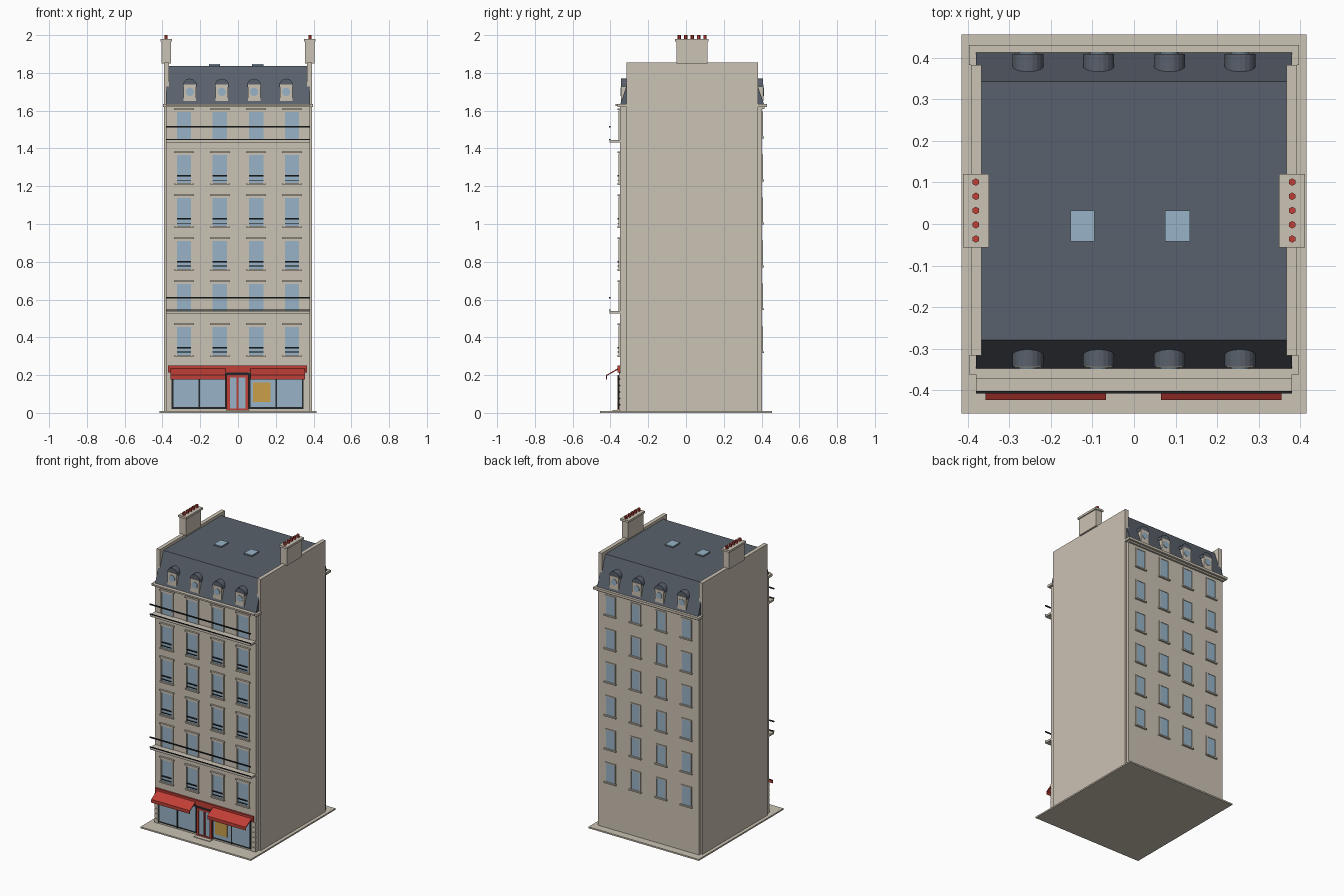
import bpy, bmesh, math
from mathutils import Matrix

if "Cube" in bpy.data.objects:
    bpy.data.objects.remove(bpy.data.objects["Cube"])


def material(name, rgb):
    m = bpy.data.materials.new(name)
    m.diffuse_color = (*[(c / 255 / 12.92 if c < 10 else ((c / 255 + .055) / 1.055) ** 2.4) for c in rgb], 1)
    m.use_nodes = True
    m.node_tree.nodes["Principled BSDF"].inputs["Base Color"].default_value = m.diffuse_color
    return m


STONE = material("stone", (203, 194, 179))
SLATE = material("slate", (90, 97, 108))
GLASS = material("glass", (152, 180, 199))
RED = material("red", (192, 62, 54))
BLACK = material("black metal", (34, 37, 40))
GOLD = material("gold", (202, 160, 72))


def finish(name, bm, mat):
    bmesh.ops.recalc_face_normals(bm, faces=bm.faces)
    mesh = bpy.data.meshes.new(name)
    bm.to_mesh(mesh)
    bm.free()
    mesh.materials.append(mat)
    ob = bpy.data.objects.new(name, mesh)
    bpy.context.collection.objects.link(ob)
    return ob


def boxes(name, mat, items):
    """One object made of boxes (x0, x1, y0, y1, z0, z1)."""
    bm = bmesh.new()
    for x0, x1, y0, y1, z0, z1 in items:
        m = Matrix.Translation(((x0 + x1) / 2, (y0 + y1) / 2, (z0 + z1) / 2))
        m = m @ Matrix.Diagonal((x1 - x0, abs(y1 - y0), z1 - z0, 1))
        bmesh.ops.create_cube(bm, size=1, matrix=m)
    return finish(name, bm, mat)


def cylinders(name, mat, items, sides, axis="Z"):
    """One object made of cylinders (x, y, z, radius, length)."""
    bm = bmesh.new()
    for x, y, z, r, length in items:
        m = Matrix.Translation((x, y, z))
        if axis == "Y":
            m = m @ Matrix.Rotation(math.pi / 2, 4, "X")
        bmesh.ops.create_cone(bm, cap_ends=True, segments=sides, radius1=r, radius2=r, depth=length, matrix=m)
    return finish(name, bm, mat)


def prism(name, mat, profile, spans):
    """Extrude a (y, z) profile along x over each span."""
    bm = bmesh.new()
    for x0, x1 in spans:
        f = bm.faces.new([bm.verts.new((x0, y, z)) for y, z in profile])
        g = bmesh.ops.extrude_face_region(bm, geom=[f])["geom"]
        bmesh.ops.translate(bm, vec=(x1 - x0, 0, 0), verts=[v for v in g if isinstance(v, bmesh.types.BMVert)])
    return finish(name, bm, mat)


FRONT, BACK = -0.35, 0.402
COLUMNS = (-0.286, -0.096, 0.096, 0.286)
ROWS = [0.30 + 0.2275 * i for i in range(6)]

# Pavement, body, party walls
boxes("pavement", STONE, [(-.415, .415, -.455, .455, 0, .01)])
boxes("door_step", STONE, [(-.06, .06, -.39, -.35, 0, .014)])
boxes("body", STONE, [(-.38, .38, FRONT, BACK, .01, 1.625)])
boxes("party_walls", STONE, [(-.392, -.366, -.316, .382, .01, 1.855),
                             (.366, .392, -.316, .382, .01, 1.855)])

# Cornices and balcony slabs
boxes("cornice", STONE, [(-.397, .397, -.362, -.316, 1.62, 1.636), (-.397, .397, .382, .43, 1.62, 1.636),
                         (-.38, .38, -.372, -.35, 1.626, 1.636), (-.385, .385, .40, .415, 1.61, 1.62)])
boxes("balconies", STONE, [(-.38, .38, -.405, FRONT, z, z + .013) for z in (.527, 1.431)])
boxes("balcony_rails", BLACK, [(-.38, .38, -.407, -.401, z + a, z + a + t)
                               for z in (.527, 1.431) for a, t in ((.014, .006), (.079, .008))])

# Mansard roof and skylights
prism("mansard_roof", SLATE, [(-.348, 1.635), (-.279, 1.836), (.343, 1.836), (.413, 1.635)], [(-.38, .38)])
sky = [(-.153, -.095), (.075, .135)]
boxes("skylight_frames", SLATE, [(a, b, -.042, .032, 1.835, 1.842) for a, b in sky])
boxes("skylight_glass", GLASS, [(a, b, -.042, .032, 1.842, 1.846) for a, b in sky])

# Dormers on both slopes: stone face, arched hood, round window
faces, hoods, panes = [], [], []
for x in (-.255, -.085, .085, .255):
    for y, s in ((-.345, 1), (.410, -1)):
        y0, y1 = sorted((y, y + s * .04))
        faces.append((x - .033, x + .033, y0, y1, 1.65, 1.738))
        hoods.append((x, y + s * .027, 1.732, .0375, .05))
        panes.append((x, y, 1.7, .022, .006))
boxes("dormer_faces", STONE, faces)
hood = cylinders("dormer_hoods", SLATE, hoods, 20, "Y")
bm = bmesh.new()
bm.from_mesh(hood.data)
# keep only the upper half of each hood
cut = bmesh.ops.bisect_plane(bm, geom=bm.verts[:] + bm.edges[:] + bm.faces[:], plane_co=(0, 0, 1.725),
                             plane_no=(0, 0, 1), clear_inner=True)["geom_cut"]
bmesh.ops.holes_fill(bm, edges=[e for e in cut if isinstance(e, bmesh.types.BMEdge)])
bm.to_mesh(hood.data)
bm.free()
cylinders("dormer_windows", GLASS, panes, 16, "Y")

# Front windows with surrounds, lintels, sills and guard rails
glass, trim, guards = [], [], []
for i, z in enumerate(ROWS):
    for x in COLUMNS:
        glass.append((x - .038, x + .038, FRONT - .003, FRONT + .01, z + .005, z + .155))
        for s in (-1, 1):
            a, b = sorted((x + s * .038, x + s * .046))
            trim.append((a, b, FRONT - .007, FRONT, z + .005, z + .163))
        trim.append((x - .038, x + .038, FRONT - .007, FRONT, z + .155, z + .163))
        trim.append((x - .053, x + .053, FRONT - .013, FRONT, z + .166, z + .174))
        if i not in (1, 5):
            trim.append((x - .05, x + .05, FRONT - .013, FRONT, z - .003, z + .006))
            guards += [(x - .038, x + .038, FRONT - .013, FRONT - .008, z + a, z + a + t)
                       for a, t in ((.02, .004), (.042, .007))]
boxes("front_window_glass", GLASS, glass)
boxes("front_window_trim", STONE, trim)
boxes("window_guard_rails", BLACK, guards)

# Back windows with frames and sills
glass, trim = [], []
for z in ROWS:
    for x in COLUMNS:
        glass.append((x - .032, x + .032, BACK - .01, BACK + .003, z + .025, z + .15))
        for s in (-1, 1):
            a, b = sorted((x + s * .032, x + s * .039))
            trim.append((a, b, BACK, BACK + .006, z + .025, z + .157))
        trim.append((x - .032, x + .032, BACK, BACK + .006, z + .15, z + .157))
        trim.append((x - .045, x + .045, BACK, BACK + .012, z + .016, z + .025))
boxes("back_window_glass", GLASS, glass)
boxes("back_window_trim", STONE, trim)

# Shopfront: dark frames, glass, door, fascia, poster
shops = [(-.352, -.06), (.056, .348)]
boxes("shop_frames", BLACK, [(a, b, FRONT - .004, FRONT, .02, .21) for a, b in shops]
      + [(-.06, .056, FRONT - .006, FRONT, .2, .215)]
      + [((a + b) / 2 - .004, (a + b) / 2 + .004, FRONT - .01, FRONT, .02, .2) for a, b in shops])
boxes("shop_glass", GLASS, [(a + .01, b - .01, FRONT - .007, FRONT, .032, .2) for a, b in shops]
      + [(-.045, .041, FRONT - .006, FRONT, .02, .19)])
boxes("door_frame", RED, [(a, b, FRONT - .013, FRONT, .01, .2)
                          for a, b in ((-.06, -.043), (-.007, .003), (.039, .056))]
      + [(-.043, .039, FRONT - .012, FRONT, .01, .022), (-.043, .039, FRONT - .012, FRONT, .188, .2)])
boxes("poster", GOLD, [(.08, .172, FRONT - .012, FRONT - .007, .058, .16)])
boxes("fascia", RED, [(-.37, .366, FRONT - .012, FRONT, .215, .25)])
boxes("shop_pier_blocks", STONE, [(s * .367 - .013, s * .367 + .013, FRONT - .006, FRONT, .012 + .034 * k, .04 + .034 * k)
                                  for s in (-1, 1) for k in range(6)])

# Sloping awnings with a short valance
prism("awnings", RED, [(-.355, .24), (-.423, .2), (-.423, .178), (-.419, .178), (-.419, .196), (-.355, .232)],
      [(-.357, -.067), (.065, .355)])

# Chimneys with five pots each
boxes("chimneys", STONE, [(s * .38 - .024, s * .38 + .024, -.05, .113, 1.85, 1.97) for s in (-1, 1)]
      + [(s * .38 - .031, s * .38 + .031, -.057, .12, 1.966, 1.98) for s in (-1, 1)])
cylinders("chimney_pots", RED, [(s * .38, -.036 + .0342 * i, 1.985, .009, .03)
                                for s in (-1, 1) for i in range(5)], 6)
